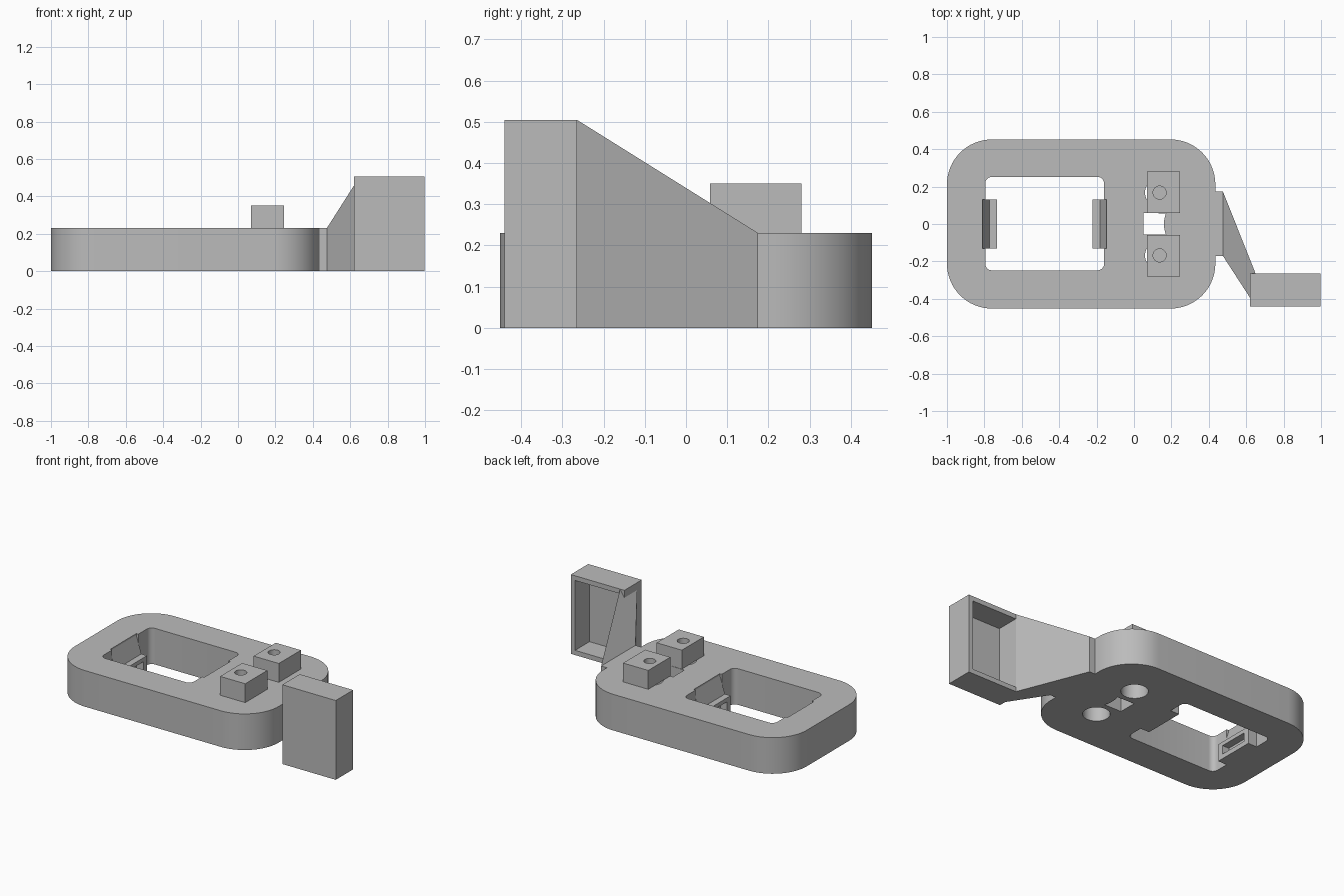
import bpy, bmesh, math
from mathutils import Vector

if "Cube" in bpy.data.objects:
    bpy.data.objects.remove(bpy.data.objects["Cube"], do_unlink=True)

grey = bpy.data.materials.new("plain grey")
grey.use_nodes = True
GREY = (0.5, 0.5, 0.5, 1)
grey.diffuse_color = GREY
grey.node_tree.nodes["Principled BSDF"].inputs["Base Color"].default_value = GREY


def finish(name, bm):
    bmesh.ops.recalc_face_normals(bm, faces=bm.faces)
    mesh = bpy.data.meshes.new(name)
    bm.to_mesh(mesh)
    bm.free()
    mesh.materials.append(grey)
    obj = bpy.data.objects.new(name, mesh)
    bpy.context.collection.objects.link(obj)
    return obj


def prism(name, outline, offset):
    """Extrude a closed 3D outline along an offset."""
    bm = bmesh.new()
    face = bm.faces.new([bm.verts.new(p) for p in outline])
    ext = bmesh.ops.extrude_face_region(bm, geom=[face])["geom"]
    verts = [g for g in ext if isinstance(g, bmesh.types.BMVert)]
    bmesh.ops.translate(bm, verts=verts, vec=Vector(offset))
    return finish(name, bm)


def slab(name, points, z0, z1):
    return prism(name, [(x, y, z0) for x, y in points], (0, 0, z1 - z0))


def box(name, x0, x1, y0, y1, z0, z1):
    return slab(name, [(x0, y0), (x1, y0), (x1, y1), (x0, y1)], z0, z1)


def arc(cx, cy, r, a0, a1, n):
    return [(cx + r * math.cos(math.radians(a0 + (a1 - a0) * i / n)),
             cy + r * math.sin(math.radians(a0 + (a1 - a0) * i / n)))
            for i in range(n + 1)]


def rounded(x0, x1, y0, y1, r, n):
    centres = [(x1 - r, y1 - r), (x0 + r, y1 - r), (x0 + r, y0 + r), (x1 - r, y0 + r)]
    return [p for k, (cx, cy) in enumerate(centres)
            for p in arc(cx, cy, r, 90 * k, 90 * k + 90, n)]


def disc(cx, cy, r):
    return arc(cx, cy, r, 0, 360, 40)[:-1]


def cut(obj, *cutters):
    """Subtract the cutters and delete them."""
    bpy.context.view_layer.objects.active = obj
    for cutter in cutters:
        cutter.hide_render = True
        mod = obj.modifiers.new("cut", "BOOLEAN")
        mod.operation, mod.solver, mod.object = "DIFFERENCE", "EXACT", cutter
        bpy.ops.object.modifier_apply(modifier=mod.name)
        bpy.data.objects.remove(cutter, do_unlink=True)


def smooth(obj):
    bpy.ops.object.select_all(action="DESELECT")
    obj.select_set(True)
    bpy.context.view_layer.objects.active = obj
    bpy.ops.object.shade_smooth_by_angle(angle=math.radians(30))


TOP = 0.23
HOLE_X, HOLE_Y = 0.137, 0.168
WIN_L, WIN_R = -0.795, -0.16
CLIP_Y = 0.132

# Base plate with window, slot and two wide bores
base = slab("base_plate", rounded(-1, 0.435, -0.452, 0.452, 0.24, 16), 0, TOP)
slot = [(0.05, 0.06), (0.05, -0.055)] + arc(0.31, 0, 0.15, 202, 158, 8)
cut(base,
    slab("window_cutter", rounded(WIN_L, WIN_R, -0.248, 0.252, 0.035, 6), -0.1, 0.4),
    slab("slot_cutter", slot, -0.1, 0.4),
    *[slab("bore_cutter", disc(HOLE_X, s * HOLE_Y, 0.078), -0.1, 0.4) for s in (-1, 1)],
    box("recess_cutter", WIN_L - 0.014, WIN_R + 0.014, -CLIP_Y, CLIP_Y, 0.11, 0.4))
smooth(base)

# Raised blocks with blind screw holes
for side, s in (("left", 1), ("right", -1)):
    y0, y1 = sorted((s * 0.058, s * 0.28))
    block = box(side + "_block", 0.07, 0.247, y0, y1, TOP, 0.35)
    cut(block, slab("screw_cutter", disc(HOLE_X, s * HOLE_Y, 0.035), 0.25, 0.5))
    smooth(block)

# Snap clips on the short window walls: a ledge, a steep ramp and a pocket
clip_profile = [(-0.015, 0), (0.062, 0), (0.062, 0.11), (0.022, 0.11), (-0.014, TOP - 0.01)]
for name, wall, d in (("right_clip", WIN_L, 1), ("left_clip", WIN_R, -1)):
    clip = prism(name, [(wall + d * u, -CLIP_Y, z) for u, z in clip_profile],
                 (0, 2 * CLIP_Y, 0))
    x0, x1 = sorted((wall + d * 0.015, wall + d * 0.1))
    cut(clip, box("pocket_cutter", x0, x1, -0.095, 0.095, 0.03, 0.085))

# Neck and flared arm
box("neck", 0.40, 0.475, -0.17, 0.175, 0, TOP)
bm = bmesh.new()
for x, y0, y1, z in ((0.475, -0.17, 0.175, TOP), (0.65, -0.44, -0.265, 0.505)):
    for y in (y0, y1):
        for h in (0, z):
            bm.verts.new((x, y, h))
bmesh.ops.convex_hull(bm, input=bm.verts)
finish("arm", bm)

# Upright housing, hollow and open to the back
housing = box("housing", 0.62, 0.997, -0.44, -0.265, 0, 0.505)
cut(housing, box("hollow_cutter", 0.65, 0.967, -0.41, -0.1, 0.03, 0.475))
